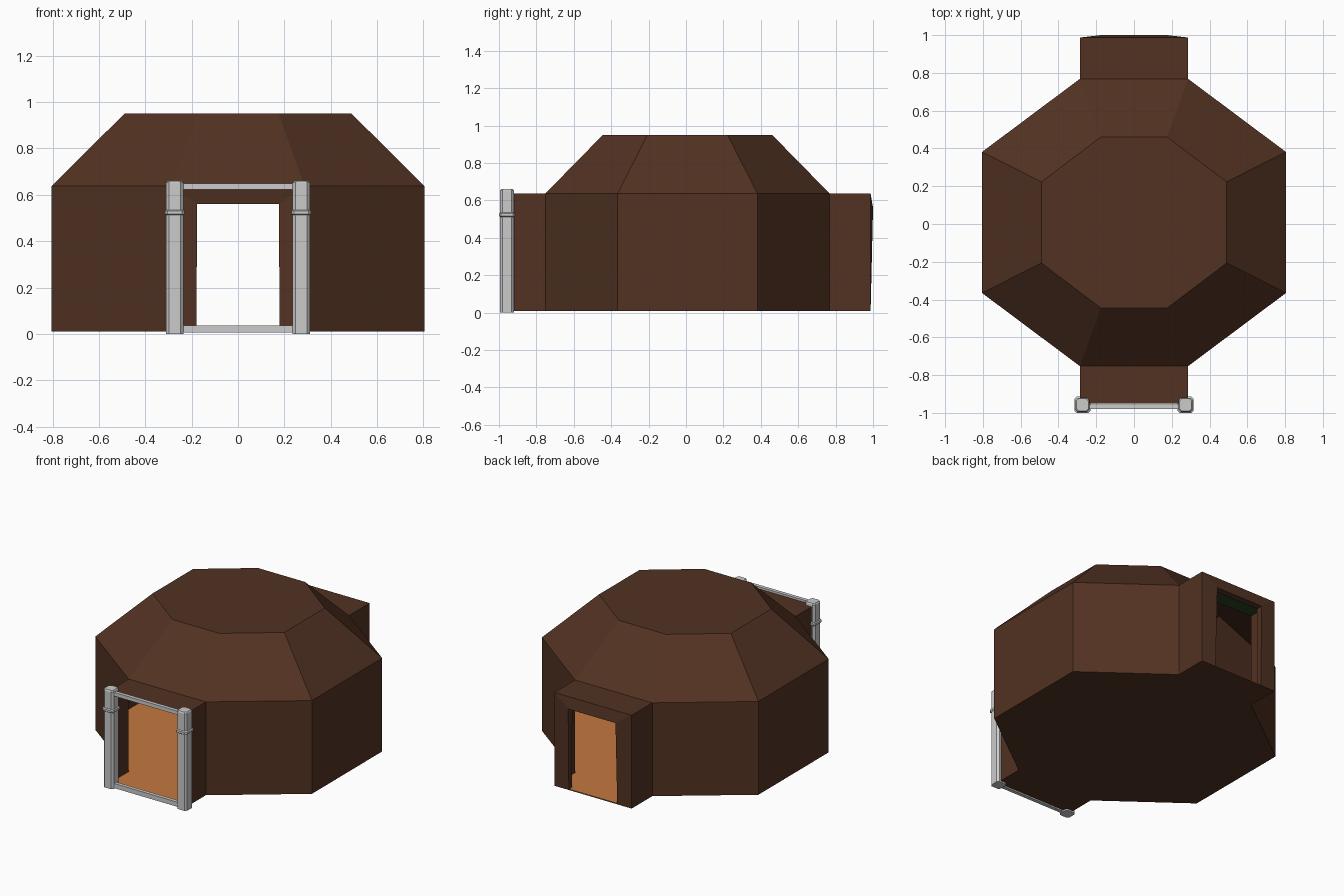
import bpy, bmesh

if "Cube" in bpy.data.objects:
    bpy.data.objects.remove(bpy.data.objects["Cube"])

BASE, EAVE, TOP = 0.01, 0.637, 0.95
CY = 0.008
FRONT, BACK = -0.95, 0.987


def material(name, color):
    m = bpy.data.materials.new(name)
    m.diffuse_color = (*color, 1)
    m.use_nodes = True
    m.node_tree.nodes["Principled BSDF"].inputs["Base Color"].default_value = m.diffuse_color
    return m


BROWN = material("clay_brown", (0.085, 0.032, 0.016))
ORANGE = material("floor_orange", (0.55, 0.19, 0.05))
GREEN = material("ceiling_green", (0.025, 0.05, 0.015))


def finish(bm, name, mat=None, recalc=True):
    bmesh.ops.remove_doubles(bm, verts=bm.verts, dist=1e-5)
    if recalc:
        bmesh.ops.recalc_face_normals(bm, faces=bm.faces)
    me = bpy.data.meshes.new(name)
    bm.to_mesh(me)
    bm.free()
    ob = bpy.data.objects.new(name, me)
    bpy.context.collection.objects.link(ob)
    if mat:
        me.materials.append(mat)
    return ob


def face(bm, pts):
    return bm.faces.new([bm.verts.new(p) for p in pts])


def bridge(bm, a, b, closed=True):
    n = len(a)
    for i in range(n if closed else n - 1):
        j = (i + 1) % n
        face(bm, [a[i], a[j], b[j], b[i]])


def octagon(x1, x2, y1, y2, z):
    xy = [(x1, -y2), (x2, -y1), (x2, y1), (x1, y2),
          (-x1, y2), (-x2, y1), (-x2, -y1), (-x1, -y2)]
    return [(x, y + CY, z) for x, y in xy]


# Hut shell: octagon walls continuing into two entrance passages, under a sloped roof
eave = octagon(0.287, 0.805, 0.373, 0.76, EAVE)
crown = octagon(0.175, 0.49, 0.215, 0.453, TOP)
plan = [(x, y) for x, y, z in eave]
plan = ([(0.287, FRONT)] + plan[:4] + [(0.287, BACK), (-0.287, BACK)]
        + plan[4:] + [(-0.287, FRONT)])
low = [(x, y, BASE) for x, y in plan]
high = [(x, y, EAVE) for x, y in plan]

bm = bmesh.new()
bridge(bm, low[:6], high[:6], False)
bridge(bm, low[6:], high[6:], False)
bridge(bm, eave, crown)
face(bm, crown)
face(bm, low[::-1])
for a, b in ((eave[7], eave[0]), (eave[3], eave[4])):
    y = FRONT if a[1] < 0 else BACK
    face(bm, [a, (a[0], y, EAVE), (b[0], y, EAVE), b])

# Back doorway wall, leaning out slightly round the opening, with a shallow jamb
outer = [(0.287, BACK, BASE), (0.287, BACK, EAVE), (-0.287, BACK, EAVE), (-0.287, BACK, BASE)]
inner = [(0.18, BACK, BASE), (0.176, 1.0, 0.56), (-0.176, 1.0, 0.56), (-0.18, BACK, BASE)]
jamb = [(x, 0.955, z) for x, y, z in inner]
bridge(bm, outer, inner, False)
bridge(bm, inner, jamb, False)
finish(bm, "hut_shell", BROWN)

# Floor inside, reaching both doors
bm = bmesh.new()
face(bm, [(x * 0.995, y * 0.995, BASE + 0.006) for x, y in plan])
finish(bm, "inner_floor", ORANGE, False)

# Passage ceilings
for name, ya, yb in (("front_passage_ceiling", FRONT + 0.005, eave[0][1]),
                     ("back_passage_ceiling", eave[3][1], BACK - 0.005)):
    bm = bmesh.new()
    z = EAVE - 0.006
    face(bm, [(-0.284, ya, z), (-0.284, yb, z), (0.284, yb, z), (0.284, ya, z)])
    finish(bm, name, GREEN, False)


# Grey door frame at the front: chamfered posts with collars, joined by bars
def post_ring(cx, cy, r, c, z):
    s = r - c
    xy = [(s, -r), (r, -s), (r, s), (s, r), (-s, r), (-r, s), (-r, -s), (-s, -r)]
    return [(cx + x, cy + y, z) for x, y in xy]


def post(name, cx):
    profile = [(0.037, 0.0), (0.037, 0.512), (0.043, 0.517), (0.043, 0.53),
               (0.037, 0.535), (0.037, 0.652), (0.032, 0.66)]
    rings = [post_ring(cx, -0.957, r, 0.012, z) for r, z in profile]
    bm = bmesh.new()
    for a, b in zip(rings, rings[1:]):
        bridge(bm, a, b)
    face(bm, rings[0])
    face(bm, rings[-1])
    finish(bm, name)


def bar(name, z1, z2):
    bm = bmesh.new()
    bmesh.ops.create_cube(bm, size=1)
    bmesh.ops.scale(bm, vec=(0.48, 0.024, z2 - z1), verts=bm.verts)
    bmesh.ops.translate(bm, vec=(0, -0.967, (z1 + z2) / 2), verts=bm.verts)
    finish(bm, name)


post("left_door_post", -0.273)
post("right_door_post", 0.273)
bar("door_top_bar", 0.623, 0.648)
bar("door_sill_bar", 0.005, 0.036)
